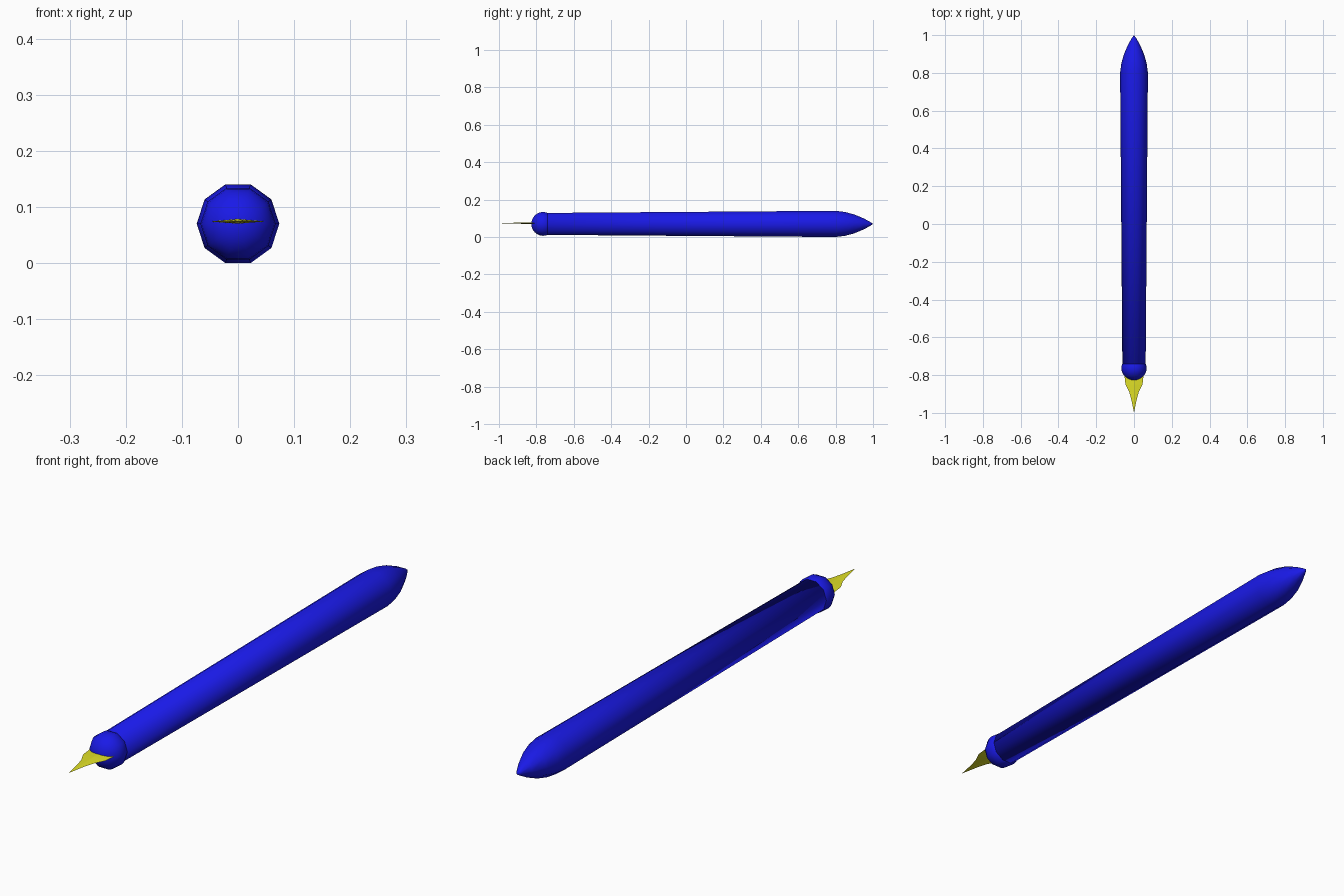
import bpy, bmesh, math

if "Cube" in bpy.data.objects:
    bpy.data.objects.remove(bpy.data.objects["Cube"])

SIDES = 10
AXIS_Z = 0.07


def material(name, color):
    m = bpy.data.materials.new(name)
    m.diffuse_color = color
    m.use_nodes = True
    m.node_tree.nodes["Principled BSDF"].inputs["Base Color"].default_value = m.diffuse_color
    return m


def finish(name, bm, mat, smooth=True):
    bmesh.ops.recalc_face_normals(bm, faces=bm.faces)
    me = bpy.data.meshes.new(name)
    bm.to_mesh(me)
    bm.free()
    me.materials.append(mat)
    for p in me.polygons:
        p.use_smooth = smooth
    ob = bpy.data.objects.new(name, me)
    bpy.context.collection.objects.link(ob)
    return ob


def loft(bm, rings):
    # Bridge neighbouring rings; a single-vertex ring closes to a point
    for a, b in zip(rings, rings[1:]):
        n = max(len(a), len(b))
        for i in range(n):
            j = (i + 1) % n
            if len(a) == 1:
                bm.faces.new((a[0], b[j], b[i]))
            elif len(b) == 1:
                bm.faces.new((a[i], a[j], b[0]))
            else:
                bm.faces.new((a[i], a[j], b[j], b[i]))


def lathe(name, profile, mat):
    # Profile of (y, radius) turned about the pen's axis
    bm = bmesh.new()
    rings = []
    for y, r in profile:
        n = SIDES if r > 0 else 1
        rings.append([bm.verts.new((r * math.cos(math.tau * i / SIDES), y,
                                    AXIS_Z + r * math.sin(math.tau * i / SIDES)))
                      for i in range(n)])
    loft(bm, rings)
    return finish(name, bm, mat)


blue = material("blue", (0.01, 0.01, 0.8, 1))
yellow = material("yellow", (0.75, 0.75, 0.02, 1))

# Tapered barrel with pointed rear end
lathe("barrel", [(-0.765, 0), (-0.765, 0.0615), (0.80, 0.0736), (0.85, 0.067),
                 (0.90, 0.053), (0.95, 0.031), (0.985, 0.011), (1.0, 0)], blue)

# Rounded collar that holds the nib
R, CY = 0.067, -0.764
dome = [(CY - 0.063 * math.cos(t), R * math.sin(t))
        for t in (math.radians(a) for a in range(0, 121, 15))]
lathe("collar", dome + [(-0.73, 0)], blue)

# Thin arched nib: sections of (y, half width, top z, bottom z)
bm = bmesh.new()
rings = []
for y, w, top, bot in [(-0.79, 0.052, 0.079, 0.070), (-0.85, 0.045, 0.078, 0.070),
                       (-0.89, 0.025, 0.077, 0.071), (-0.93, 0.014, 0.076, 0.072)]:
    rings.append([bm.verts.new(c) for c in
                  ((-w, y, 0.074), (0, y, bot), (w, y, 0.074), (0, y, top))])
bm.faces.new(rings[0])
rings.append([bm.verts.new((0, -1.0, 0.074))])
loft(bm, rings)
finish("nib", bm, yellow, smooth=False)
